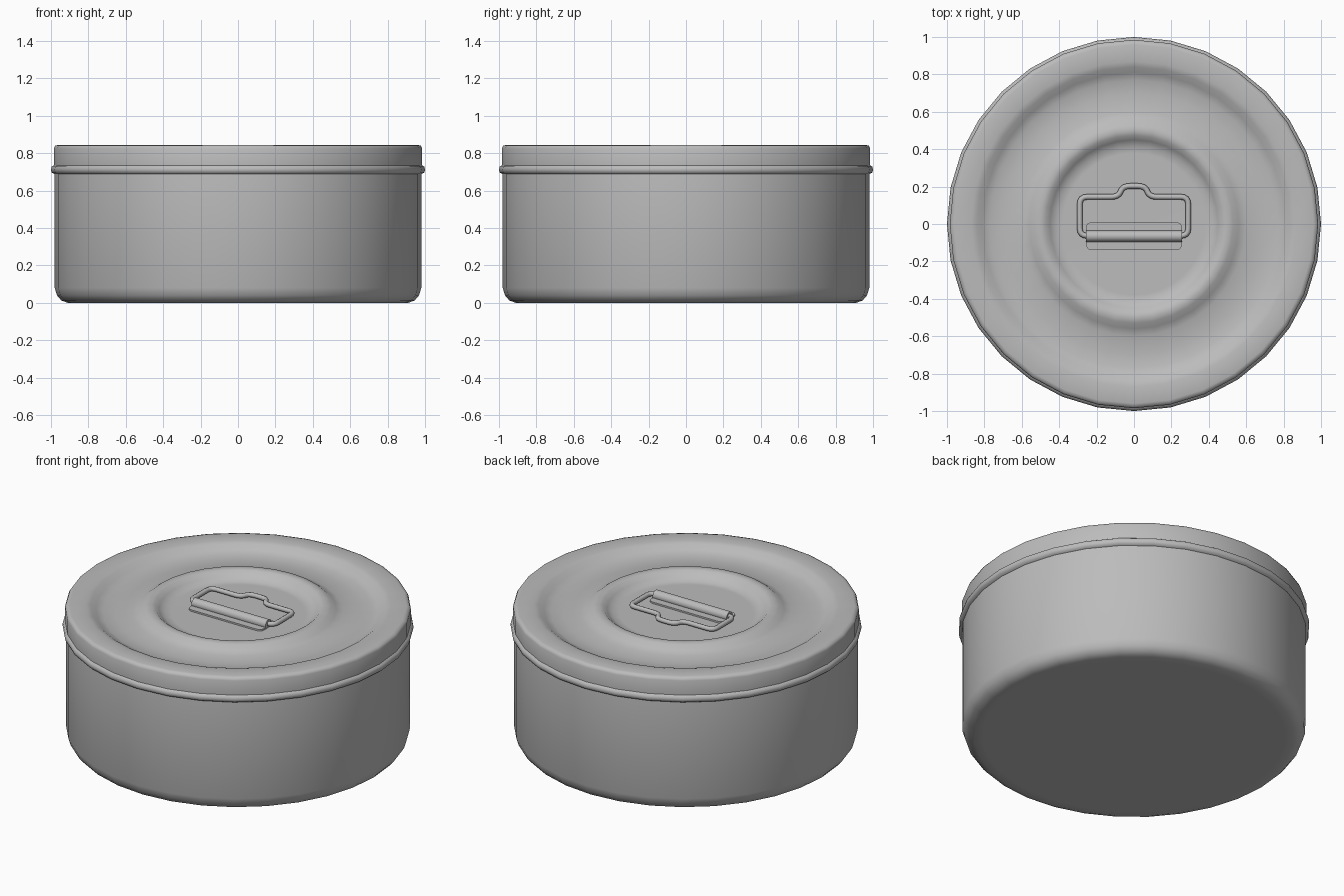
import bpy, bmesh, math
from mathutils import Vector

cube = bpy.data.objects.get("Cube")
if cube:
    bpy.data.objects.remove(cube, do_unlink=True)

metal = bpy.data.materials.new("grey metal")
metal.use_nodes = True
metal.diffuse_color = (0.5, 0.5, 0.5, 1)
metal.node_tree.nodes["Principled BSDF"].inputs["Base Color"].default_value = (0.5, 0.5, 0.5, 1)


def finish(obj, angle=50):
    """Give the part its colour and smooth shading."""
    obj.data.materials.clear()
    obj.data.materials.append(metal)
    bpy.ops.object.select_all(action='DESELECT')
    obj.select_set(True)
    bpy.context.view_layer.objects.active = obj
    bpy.ops.object.shade_smooth_by_angle(angle=math.radians(angle))


def mesh_object(name, bm):
    bmesh.ops.recalc_face_normals(bm, faces=bm.faces)
    mesh = bpy.data.meshes.new(name)
    bm.to_mesh(mesh)
    bm.free()
    obj = bpy.data.objects.new(name, mesh)
    bpy.context.collection.objects.link(obj)
    return obj


def lathe(name, profile, sides=32):
    """Turn a (radius, height) profile; the first ring is capped flat."""
    bm = bmesh.new()
    rings = []
    for r, z in profile:
        rings.append([bm.verts.new((r * math.cos(i * math.tau / sides),
                                    r * math.sin(i * math.tau / sides), z))
                      for i in range(sides)])
    bm.faces.new(rings[0])
    for a, b in zip(rings, rings[1:]):
        for i in range(sides):
            j = (i + 1) % sides
            bm.faces.new((a[i], a[j], b[j], b[i]))
    finish(mesh_object(name, bm))


def rounded(points, radius, steps=4):
    """Round every corner of a closed path."""
    path = []
    pts = [Vector(p) for p in points]
    for i, p in enumerate(pts):
        to_prev, to_next = pts[i - 1] - p, pts[(i + 1) % len(pts)] - p
        a = p + to_prev.normalized() * min(radius, to_prev.length * 0.45)
        b = p + to_next.normalized() * min(radius, to_next.length * 0.45)
        for s in range(steps + 1):
            t = s / steps
            path.append(a * (1 - t) ** 2 + p * 2 * t * (1 - t) + b * t ** 2)
    return path


# Round container with a curved lower edge
lathe("container_body", [(0.86, 0), (0.91, 0), (0.945, 0.013), (0.968, 0.04),
                         (0.98, 0.08), (0.98, 0.70), (0.97, 0.78)])

# Pressed lid: sunken centre, raised ring, groove, rim and beaded skirt
lathe("lid", [(0.38, 0.795), (0.42, 0.796), (0.45, 0.818), (0.475, 0.84),
              (0.5, 0.845), (0.53, 0.84), (0.56, 0.818), (0.6, 0.802),
              (0.7, 0.798), (0.77, 0.8), (0.81, 0.815), (0.84, 0.837),
              (0.87, 0.845), (0.96, 0.845), (0.978, 0.84), (0.985, 0.825),
              (0.985, 0.735), (0.996, 0.728), (1.0, 0.712), (0.996, 0.696),
              (0.981, 0.688)])

# Thin rounded plate that holds the handle
bm = bmesh.new()
outline = rounded([(-0.257, -0.14, 0.79), (0.257, -0.14, 0.79),
                   (0.257, 0.01, 0.79), (-0.257, 0.01, 0.79)], 0.035)
base = bm.faces.new([bm.verts.new(p) for p in outline])
top = bmesh.ops.extrude_face_region(bm, geom=[base])["geom"]
bmesh.ops.translate(bm, vec=(0, 0, 0.015),
                    verts=[v for v in top if isinstance(v, bmesh.types.BMVert)])
finish(mesh_object("handle_plate", bm), 30)

# Hinge sleeve across the plate
bpy.ops.mesh.primitive_cylinder_add(vertices=16, radius=0.03, depth=0.514,
                                    location=(0, -0.065, 0.814),
                                    rotation=(0, math.pi / 2, 0))
sleeve = bpy.context.object
sleeve.name = "hinge_sleeve"
finish(sleeve, 40)

# Wire handle lying flat, with a finger loop at its middle
half = [(0.29, -0.063), (0.29, 0.145), (0.083, 0.145), (0.06, 0.203)]
loop = half + [(-x, y) for x, y in reversed(half)]
path = rounded([(x, y, 0.818) for x, y in loop], 0.04)
curve = bpy.data.curves.new("wire_handle", 'CURVE')
curve.dimensions = '3D'
curve.bevel_depth = 0.015
curve.bevel_resolution = 2
spline = curve.splines.new('POLY')
spline.points.add(len(path) - 1)
for point, p in zip(spline.points, path):
    point.co = (*p, 1)
spline.use_cyclic_u = True
wire = bpy.data.objects.new("wire_handle", curve)
bpy.context.collection.objects.link(wire)
bpy.ops.object.select_all(action='DESELECT')
wire.select_set(True)
bpy.context.view_layer.objects.active = wire
bpy.ops.object.convert(target='MESH')
finish(bpy.context.object, 60)
